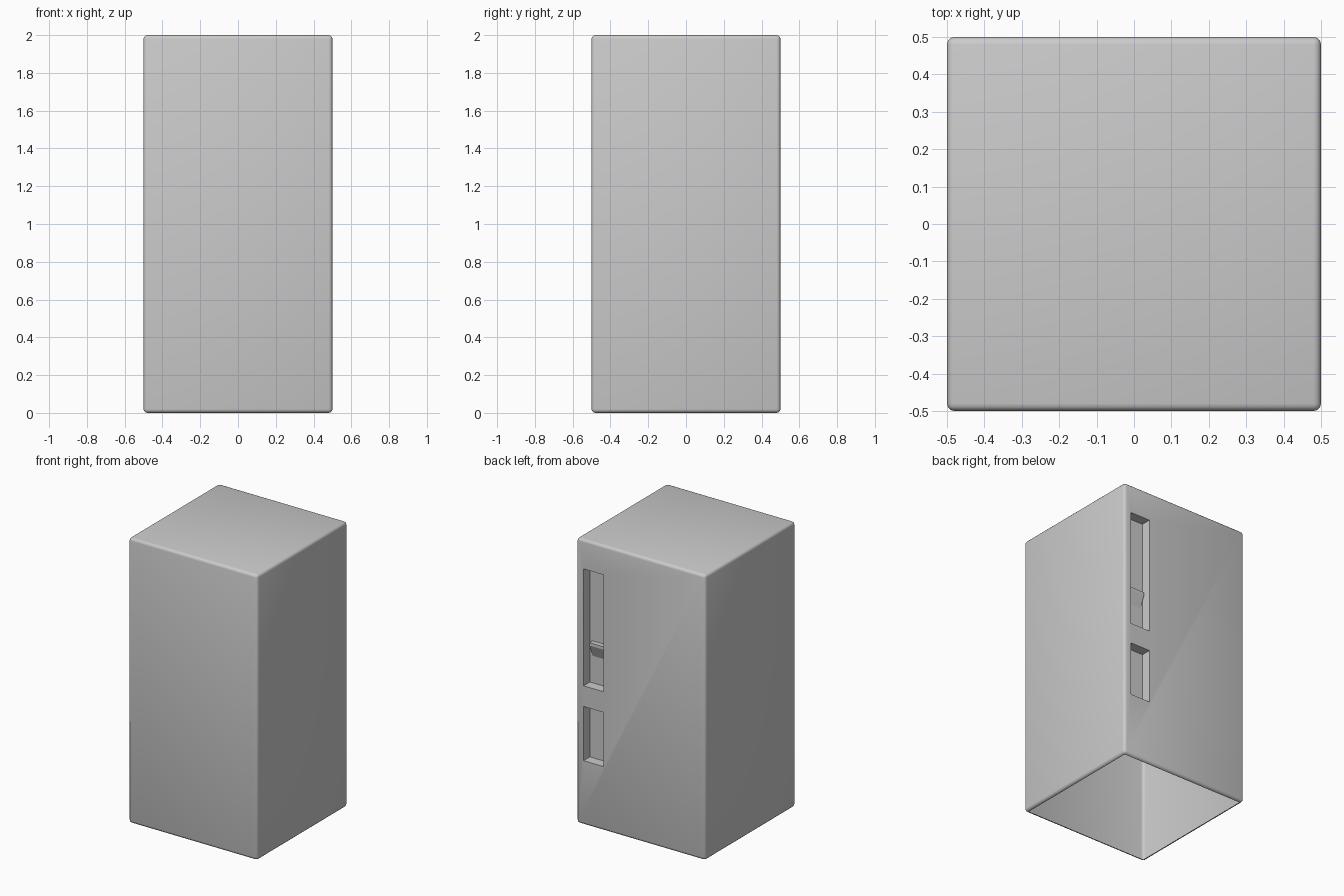
import bpy, bmesh

if "Cube" in bpy.data.objects:
    bpy.data.objects.remove(bpy.data.objects["Cube"])


def add_mesh(name, bm):
    mesh = bpy.data.meshes.new(name)
    bm.normal_update()
    bm.to_mesh(mesh)
    bm.free()
    obj = bpy.data.objects.new(name, mesh)
    bpy.context.collection.objects.link(obj)
    return obj


def box(name, lo, hi, bevel=0.0):
    bm = bmesh.new()
    bmesh.ops.create_cube(bm, size=1)
    for v in bm.verts:
        for i in range(3):
            v.co[i] = lo[i] if v.co[i] < 0 else hi[i]
    if bevel:
        bmesh.ops.bevel(bm, geom=bm.edges[:], offset=bevel, segments=3,
                        profile=0.5, affect='EDGES')
    return add_mesh(name, bm)


# Cabinet: tall rounded box
cabinet = box("cabinet", (-0.5, -0.5, 0), (0.5, 0.5, 2), 0.02)
bpy.context.view_layer.objects.active = cabinet
cabinet.select_set(True)

# Two handle recesses in the back face
DEPTH, X0, X1 = 0.07, 0.29, 0.445
for z0, z1 in ((0.975, 1.795), (0.45, 0.83)):
    cutter = box("recess_cutter", (X0, 0.5 - DEPTH, z0), (X1, 0.6, z1))
    cutter.hide_render = True
    mod = cabinet.modifiers.new("recess", 'BOOLEAN')
    mod.object = cutter
    mod.operation = 'DIFFERENCE'
    mod.solver = 'EXACT'
    bpy.ops.object.modifier_apply(modifier=mod.name)
    bpy.data.objects.remove(cutter)

# Open underside
bm = bmesh.new()
bm.from_mesh(cabinet.data)
bottom = [f for f in bm.faces
          if f.calc_center_median().z < 0.001 and f.normal.z < -0.9]
bmesh.ops.delete(bm, geom=bottom, context='FACES')
bm.to_mesh(cabinet.data)
bm.free()
bpy.ops.object.shade_smooth_by_angle()

# Small latch wedge inside the upper recess, sloping back underneath
bm = bmesh.new()
profile = [(0.0, 1.27), (0.035, 1.27), (0.035, 1.25), (0.0, 1.165)]
face = bm.faces.new([bm.verts.new((0.306, 0.5 - DEPTH + y, z)) for y, z in profile])
side = bmesh.ops.extrude_face_region(bm, geom=[face])["geom"]
for v in side:
    if isinstance(v, bmesh.types.BMVert):
        v.co.x = 0.424
bmesh.ops.recalc_face_normals(bm, faces=bm.faces[:])
add_mesh("latch", bm)
